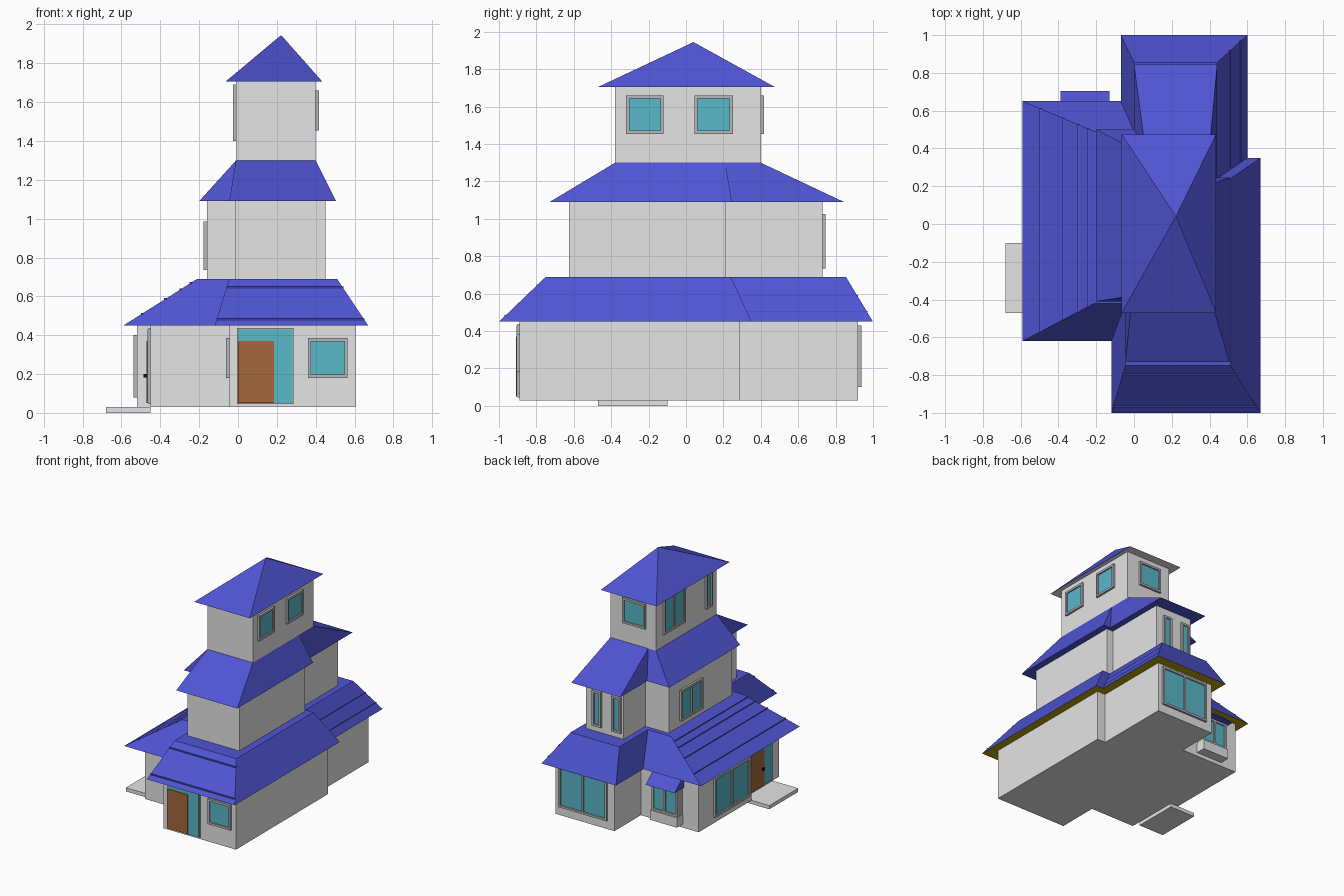
import bpy, bmesh

if "Cube" in bpy.data.objects:
    bpy.data.objects.remove(bpy.data.objects["Cube"])

def mat(name, r, g, b):
    m = bpy.data.materials.new(name)
    m.diffuse_color = (r, g, b, 1)
    m.use_nodes = True
    m.node_tree.nodes["Principled BSDF"].inputs["Base Color"].default_value = m.diffuse_color
    return m

WALL = mat("white plaster", 0.78, 0.78, 0.78)
ROOF = mat("blue roof", 0.08, 0.09, 0.65)
GLASS = mat("teal glass", 0.10, 0.48, 0.60)
FRAME = mat("grey frame", 0.48, 0.48, 0.48)
DOOR = mat("brown door", 0.37, 0.14, 0.045)
SOFFIT = mat("gold soffit", 0.50, 0.36, 0.0)
BLACK = mat("black knob", 0.005, 0.005, 0.005)

def finish(name, bm, *mats, under=False):
    bmesh.ops.recalc_face_normals(bm, faces=bm.faces)
    if under:  # second material goes on the downward faces
        for f in bm.faces:
            if f.normal.z < -0.9:
                f.material_index = 1
    me = bpy.data.meshes.new(name)
    bm.to_mesh(me)
    bm.free()
    for m in mats:
        me.materials.append(m)
    ob = bpy.data.objects.new(name, me)
    bpy.context.collection.objects.link(ob)
    return ob

def add_frustum(bm, lo, hi, z0, z1):
    """lo and hi are (x0, x1, y0, y1) rectangles at heights z0 and z1"""
    rings = []
    for (x0, x1, y0, y1), z in ((lo, z0), (hi, z1)):
        rings.append([bm.verts.new((x, y, z)) for x, y in
                      ((x0, y0), (x1, y0), (x1, y1), (x0, y1))])
    a, b = rings
    bm.faces.new(a[::-1])
    bm.faces.new(b)
    for i in range(4):
        j = (i + 1) % 4
        bm.faces.new((a[i], a[j], b[j], b[i]))

def boxes(name, material, *items):
    bm = bmesh.new()
    for x0, x1, y0, y1, z0, z1 in items:
        r = (x0, x1, y0, y1)
        add_frustum(bm, r, r, z0, z1)
    return finish(name, bm, material)

def on_wall(axis, sign, p, u0, u1, z0, z1, d):
    """box standing proud by d from the wall plane axis = p"""
    a, b = sorted((p - sign * 0.003, p + sign * d))
    return (a, b, u0, u1, z0, z1) if axis == "x" else (u0, u1, a, b, z0, z1)

def window(name, axis, sign, p, u0, u1, z0, z1, panes=1, w=0.017):
    bars = [(u0, u1, z0, z0 + w), (u0, u1, z1 - w, z1)]
    for i in range(panes + 1):
        c = u0 + (u1 - u0 - w) * i / panes
        bars.append((c, c + w, z0 + w, z1 - w))
    boxes(name + "_frame", FRAME, *[on_wall(axis, sign, p, *b, 0.017) for b in bars])
    boxes(name + "_glass", GLASS, on_wall(axis, sign, p, u0 + w, u1 - w, z0 + w, z1 - w, 0.006))

# walls of the three storeys: front block, back block, left wing
boxes("ground_walls", WALL,
      (-0.045, 0.605, -0.89, 0.29, 0.03, 0.452),
      (0.0, 0.53, 0.2, 0.92, 0.03, 0.452),
      (-0.52, 0.1, -0.10, 0.58, 0.03, 0.452),
      (-0.45, 0.1, -0.55, -0.05, 0.03, 0.452))
boxes("middle_walls", WALL,
      (-0.015, 0.45, -0.625, 0.215, 0.68, 1.092),
      (0.05, 0.39, 0.1, 0.73, 0.68, 1.092),
      (-0.16, 0.1, -0.36, 0.45, 0.68, 1.092))
boxes("tower_walls", WALL, (-0.01, 0.40, -0.38, 0.40, 1.29, 1.712))
boxes("side_step", WALL, (-0.68, -0.45, -0.47, -0.10, 0.0, 0.03))

# hipped skirt roofs
def skirt(name, z0, z1, under, *parts):
    bm = bmesh.new()
    for lo, hi in parts:
        add_frustum(bm, lo, hi, z0, z1)
    finish(name, bm, ROOF, under, under=True)

skirt("ground_roof", 0.45, 0.69, SOFFIT,
      ((-0.12, 0.67, -1.0, 0.35), (-0.045, 0.51, -0.75, 0.24)),
      ((-0.07, 0.60, 0.0, 1.0), (0.0, 0.44, 0.0, 0.855)),
      ((-0.59, 0.1, -0.62, 0.65), (-0.21, 0.1, -0.42, 0.49)))
skirt("middle_roof", 1.09, 1.30, ROOF,
      ((-0.045, 0.505, -0.73, 0.245), (-0.01, 0.40, -0.38, 0.21)),
      ((0.0, 0.44, 0.1, 0.845), (0.06, 0.40, 0.1, 0.40)),
      ((-0.20, 0.1, -0.41, 0.50), (-0.01, 0.1, -0.38, 0.40)))

# pyramid roof on the tower
bm = bmesh.new()
base = [bm.verts.new((x, y, 1.705)) for x, y in
        ((-0.065, -0.47), (0.435, -0.47), (0.435, 0.475), (-0.065, 0.475))]
tip = bm.verts.new((0.222, 0.04, 1.945))
bm.faces.new(base)
for i in range(4):
    bm.faces.new((base[i], base[(i + 1) % 4], tip))
finish("tower_roof", bm, ROOF, WALL, under=True)

# thin course ridges on the lower roofs
ribs = []
for x in (-0.50, -0.38, -0.30, -0.25):
    t = (x + 0.59) / 0.38
    z = 0.45 + 0.24 * t
    ribs.append((x, x + 0.012, -0.62 + 0.20 * t, 0.65 - 0.16 * t, z - 0.004, z + 0.008))
for y in (-0.97, -0.80):
    t = (y + 1) / 0.25
    z = 0.45 + 0.24 * t
    ribs.append((-0.12 + 0.075 * t, 0.67 - 0.16 * t, y, y + 0.012, z - 0.004, z + 0.008))
for z in (0.50, 0.585):
    t = (z - 0.45) / 0.24
    x = 0.60 - 0.16 * t
    ribs.append((x - 0.01, x, 0.30, 1.0 - 0.145 * t, z - 0.004, z + 0.008))
boxes("roof_ridges", ROOF, *ribs)

# windows
window("front_window", "y", -1, -0.89, 0.36, 0.565, 0.18, 0.385)
window("front_block_side_window", "x", -1, -0.045, -0.82, -0.62, 0.18, 0.385)
window("back_window", "y", 1, 0.92, 0.06, 0.495, 0.10, 0.43, 2)
window("wing_window", "x", -1, -0.52, -0.06, 0.39, 0.08, 0.40, 2)
window("middle_side_window", "x", -1, -0.16, 0.03, 0.31, 0.735, 0.985, 2)
window("middle_back_window_a", "y", 1, 0.73, 0.07, 0.15, 0.735, 1.025)
window("middle_back_window_b", "y", 1, 0.73, 0.245, 0.325, 0.735, 1.025)
window("tower_right_window_a", "x", 1, 0.40, -0.32, -0.12, 1.455, 1.66)
window("tower_right_window_b", "x", 1, 0.40, 0.045, 0.25, 1.455, 1.66)
window("tower_back_window", "y", 1, 0.40, 0.08, 0.285, 1.455, 1.66)
window("tower_left_window", "x", -1, -0.01, 0.04, 0.31, 1.40, 1.69, 2)
window("tower_left_slit", "x", -1, -0.01, -0.31, -0.23, 1.40, 1.69)

# doors with glazed side panel and transom
def door(name, axis, p, d0, d1, s1):
    """door from d0 to d1, glass onwards to s1"""
    lo, hi = min(d0, s1), max(d0, s1)
    boxes(name + "_frame", FRAME, on_wall(axis, -1, p, lo - 0.005, hi + 0.005, 0.045, 0.437, 0.010))
    boxes(name + "_glass", GLASS, on_wall(axis, -1, p, lo, hi, 0.05, 0.43, 0.015))
    boxes(name, DOOR, on_wall(axis, -1, p, min(d0, d1), max(d0, d1), 0.05, 0.37, 0.020))

door("front_door", "y", -0.89, 0.0, 0.185, 0.28)
door("side_door", "x", -0.45, -0.15, -0.335, -0.45)
boxes("door_knob", BLACK, (-0.487, -0.468, -0.322, -0.303, 0.182, 0.201))

# bay window with awning on the back of the wing
boxes("bay_sill", WALL, (-0.38, -0.14, 0.57, 0.66, 0.06, 0.14))
boxes("bay_body", FRAME, (-0.375, -0.145, 0.57, 0.635, 0.14, 0.37))
window("bay_window", "y", 1, 0.635, -0.375, -0.145, 0.14, 0.36, 2)
bm = bmesh.new()
add_frustum(bm, (-0.39, -0.13, 0.57, 0.705), (-0.39, -0.13, 0.57, 0.60), 0.36, 0.45)
finish("bay_awning", bm, ROOF)
